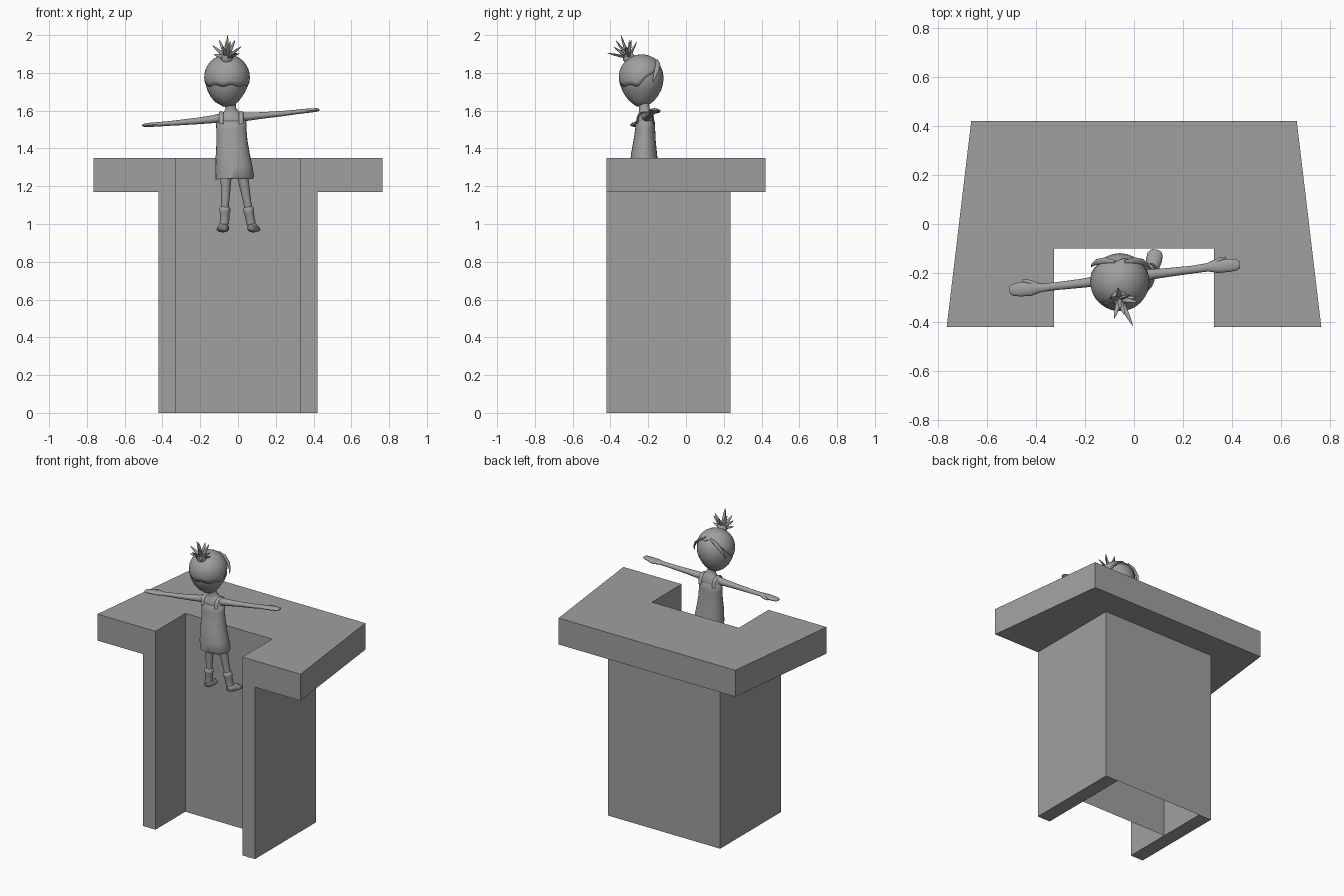
import bpy, bmesh, math
from mathutils import Vector

grey = bpy.data.materials.new("plain grey")
grey.diffuse_color = (0.35, 0.35, 0.35, 1)


def finish(name, bm, smooth=False):
    bmesh.ops.recalc_face_normals(bm, faces=bm.faces)
    me = bpy.data.meshes.new(name)
    bm.to_mesh(me)
    bm.free()
    me.materials.append(grey)
    ob = bpy.data.objects.new(name, me)
    bpy.context.collection.objects.link(ob)
    if smooth:
        bpy.ops.object.select_all(action='DESELECT')
        ob.select_set(True)
        bpy.context.view_layer.objects.active = ob
        bpy.ops.object.shade_smooth_by_angle(angle=math.radians(50))
    return ob


def prism(name, outline, z0, z1):
    """Extrude a plan outline from z0 to z1."""
    bm = bmesh.new()
    f = bm.faces.new([bm.verts.new((x, y, z0)) for x, y in outline])
    ext = bmesh.ops.extrude_face_region(bm, geom=[f])["geom"]
    for v in ext:
        if isinstance(v, bmesh.types.BMVert):
            v.co.z = z1
    return finish(name, bm)


def wall(name, x, y, z):
    """Single upright sheet facing front and back."""
    bm = bmesh.new()
    bm.faces.new([bm.verts.new(p) for p in
                  ((-x, y, 0), (x, y, 0), (x, y, z), (-x, y, z))])
    return finish(name, bm)


def loft(name, rows, ref, n=16, bm=None):
    """Skin elliptical rings (x, y, z, radius along ref, radius across)."""
    own = bm is None
    bm = bm or bmesh.new()
    ref = Vector(ref)
    pts = [Vector(r[:3]) for r in rows]
    rings = []
    for i, r in enumerate(rows):
        t = (pts[min(i + 1, len(pts) - 1)] - pts[max(i - 1, 0)]).normalized()
        u = (ref - t * ref.dot(t)).normalized()
        w = t.cross(u)
        rings.append([bm.verts.new(pts[i] + u * r[3] * math.cos(k * math.tau / n)
                                   + w * r[4] * math.sin(k * math.tau / n))
                      for k in range(n)])
    for a, b in zip(rings, rings[1:]):
        for k in range(n):
            bm.faces.new((a[k], a[(k + 1) % n], b[(k + 1) % n], b[k]))
    bm.faces.new(rings[0])
    bm.faces.new(rings[-1])
    return finish(name, bm, True) if own else None


X, Z = (1, 0, 0), (0, 0, 1)

# Desk: tapered top with a notch, two side panels, sheets between them
N = 0.327
prism("desk_top", [(-0.765, -0.42), (-N, -0.42), (-N, -0.1), (N, -0.1), (N, -0.42),
                   (0.765, -0.42), (0.665, 0.42), (-0.665, 0.42)], 1.17, 1.35)
for side, a, b in (("left", -0.422, -N), ("right", N, 0.422)):
    prism(side + "_side_panel", [(a, -0.42), (b, -0.42), (b, 0.235), (a, 0.235)], 0, 1.17)
wall("back_panel", N, 0.235, 1.17)
wall("recess_panel", N, -0.1, 1.17)

# Head: round with a narrowing chin
HX, HY, HZ = -0.058, -0.235, 1.777
profile = [(1.625, 0.03), (1.64, 0.05), (1.655, 0.068), (1.68, 0.088), (1.71, 0.104),
           (1.745, 0.114), (1.78, 0.116), (1.815, 0.11), (1.845, 0.095),
           (1.868, 0.074), (1.883, 0.048), (1.89, 0.015)]
loft("head", [(HX + 0.012 * max(0, (1.70 - z) / 0.08), HY, z, r, r) for z, r in profile], X, 24)

# Hair cap: low at the nape, rising to the fringe
bm = bmesh.new()
R, SEG, ROWS = 0.121, 40, 9
top = bm.verts.new((HX, HY, HZ + R))
prev = None
for j in range(1, ROWS + 1):
    ring = []
    for k in range(SEG):
        a = k * math.tau / SEG
        rim = 1.732 + max(0, 0.02 + 0.115 * math.sin(a)) * 0.93 + 0.006 * math.sin(8 * a)
        th = math.acos((rim - HZ) / R) * j / ROWS
        ring.append(bm.verts.new((HX + R * math.sin(th) * math.cos(a),
                                  HY + R * math.sin(th) * math.sin(a),
                                  HZ + R * math.cos(th))))
    for k in range(SEG):
        m = (k + 1) % SEG
        bm.faces.new((prev[k], ring[k], ring[m], prev[m]) if prev else (top, ring[k], ring[m]))
    prev = ring
hair = finish("hair_cap", bm, True)
mod = hair.modifiers.new("thickness", 'SOLIDIFY')
mod.thickness, mod.offset = 0.007, -1

# Fringe strands hanging beside the face
for side, s in (("left", -1), ("right", 1)):
    loft(side + "_fringe_strand",
         [(HX + s * dx, HY + dy, HZ + dz, r, r * 0.6) for dx, dy, dz, r in
          ((0.02, 0.08, 0.092, 0.006), (0.06, 0.085, 0.07, 0.014),
           (0.095, 0.08, 0.035, 0.012), (0.113, 0.068, 0.0, 0.007),
           (0.117, 0.06, -0.03, 0.001))], (0, 1, 0), 8)

# Hair tuft: band and spiky leaves
base = Vector((-0.06, -0.305, 1.88))
loft("tuft_band", [(-0.06, -0.295, 1.865, 0.028, 0.028), (-0.06, -0.303, 1.88, 0.034, 0.034),
                   (-0.06, -0.31, 1.9, 0.024, 0.024)], X, 12)
bm = bmesh.new()
for tip in ((-0.055, -0.345, 2.0), (-0.1, -0.30, 1.975), (-0.015, -0.29, 1.975),
            (-0.135, -0.32, 1.945), (0.018, -0.32, 1.94), (-0.005, -0.415, 1.905),
            (-0.065, -0.26, 1.965), (-0.13, -0.33, 1.897), (0.008, -0.30, 1.902),
            (-0.08, -0.385, 1.94), (-0.04, -0.37, 1.97)):
    tip = Vector(tip)
    loft("", [(*base.lerp(tip, f), r, r * 0.7) for f, r in
              ((0, 0.009), (0.4, 0.011), (0.75, 0.007), (1, 0.001))], (0.9, 0.4, 0.2), 8, bm)
finish("tuft_spikes", bm, True)

# Neck and shoulders
loft("neck_and_shoulders", [(-0.036, -0.215, 1.50, 0.07, 0.045), (-0.036, -0.215, 1.55, 0.076, 0.046),
                            (-0.036, -0.215, 1.575, 0.066, 0.042), (-0.036, -0.217, 1.592, 0.042, 0.034),
                            (-0.038, -0.22, 1.61, 0.029, 0.028), (-0.042, -0.226, 1.65, 0.028, 0.028)], X, 20)

# Dress with flared skirt, and two straps
loft("dress", [(-0.017, -0.22, 1.237, 0.095, 0.072), (-0.017, -0.22, 1.245, 0.102, 0.079),
               (-0.022, -0.222, 1.30, 0.098, 0.076), (-0.028, -0.222, 1.37, 0.09, 0.069),
               (-0.032, -0.219, 1.44, 0.082, 0.059), (-0.035, -0.216, 1.50, 0.08, 0.053),
               (-0.036, -0.215, 1.54, 0.08, 0.051), (-0.036, -0.215, 1.548, 0.072, 0.044)], X, 24)
for side, s in (("left", -1), ("right", 1)):
    loft(side + "_strap", [(-0.036 + s * 0.052, -0.215 + dy, z, 0.012, 0.005) for dy, z in
                           ((-0.043, 1.53), (-0.041, 1.565), (-0.025, 1.587), (0, 1.592),
                            (0.025, 1.587), (0.041, 1.565), (0.043, 1.53))], X, 8)

# Arms with flat hands and thumbs
loft("left_arm", [(-0.085, -0.222, 1.562, 0.026, 0.026), (-0.13, -0.23, 1.555, 0.021, 0.022),
                  (-0.22, -0.243, 1.545, 0.017, 0.018), (-0.32, -0.254, 1.536, 0.014, 0.016),
                  (-0.38, -0.261, 1.531, 0.012, 0.017), (-0.42, -0.264, 1.528, 0.012, 0.029),
                  (-0.465, -0.267, 1.525, 0.011, 0.029), (-0.495, -0.269, 1.523, 0.009, 0.024),
                  (-0.508, -0.27, 1.522, 0.004, 0.016)], Z)
loft("left_thumb", [(-0.395, -0.25, 1.53, 0.009, 0.012), (-0.43, -0.236, 1.528, 0.009, 0.009),
                    (-0.458, -0.23, 1.526, 0.004, 0.004)], Z, 10)
loft("right_arm", [(0.01, -0.212, 1.566, 0.026, 0.026), (0.055, -0.207, 1.568, 0.021, 0.022),
                   (0.14, -0.198, 1.576, 0.017, 0.018), (0.24, -0.186, 1.585, 0.014, 0.016),
                   (0.30, -0.177, 1.592, 0.012, 0.017), (0.34, -0.173, 1.597, 0.012, 0.027),
                   (0.385, -0.169, 1.601, 0.011, 0.027), (0.418, -0.167, 1.604, 0.009, 0.023),
                   (0.431, -0.166, 1.605, 0.004, 0.015)], Z)
loft("right_thumb", [(0.315, -0.165, 1.593, 0.009, 0.012), (0.35, -0.145, 1.597, 0.009, 0.009),
                     (0.376, -0.137, 1.6, 0.004, 0.004)], Z, 10)

# Legs with ankle cuffs and shoes; the toes point to the back
for side, hip, ankle, toe in (
        ("left", Vector((-0.062, -0.215, 1.28)), Vector((-0.072, -0.21, 1.0)), (-0.085, -0.125)),
        ("right", Vector((0.02, -0.205, 1.28)), Vector((0.069, -0.185, 1.0)), (0.09, -0.105))):
    loft(side + "_leg", [(*hip.lerp(ankle, f), r, r) for f, r in
                         ((0, 0.031), (0.3, 0.026), (0.6, 0.021), (1, 0.021))], X)
    loft(side + "_cuff", [(*hip.lerp(ankle, f), r, r) for f, r in
                          ((0.67, 0.02), (0.7, 0.028), (0.76, 0.029), (0.8, 0.025), (1, 0.025))], X)
    heel = Vector((ankle.x, ankle.y - 0.027, 0.985))
    end = Vector((toe[0], toe[1], 0.973))
    loft(side + "_shoe", [(*(heel.lerp(end, f) + Vector((0, 0, dz))), h, w) for f, dz, h, w in
                          ((0, 0, 0.012, 0.014), (0.12, 0.003, 0.024, 0.024),
                           (0.35, 0.002, 0.026, 0.028), (0.6, -0.002, 0.021, 0.033),
                           (0.85, -0.003, 0.016, 0.031), (0.96, -0.003, 0.011, 0.022),
                           (1, -0.003, 0.005, 0.012))], Z)
